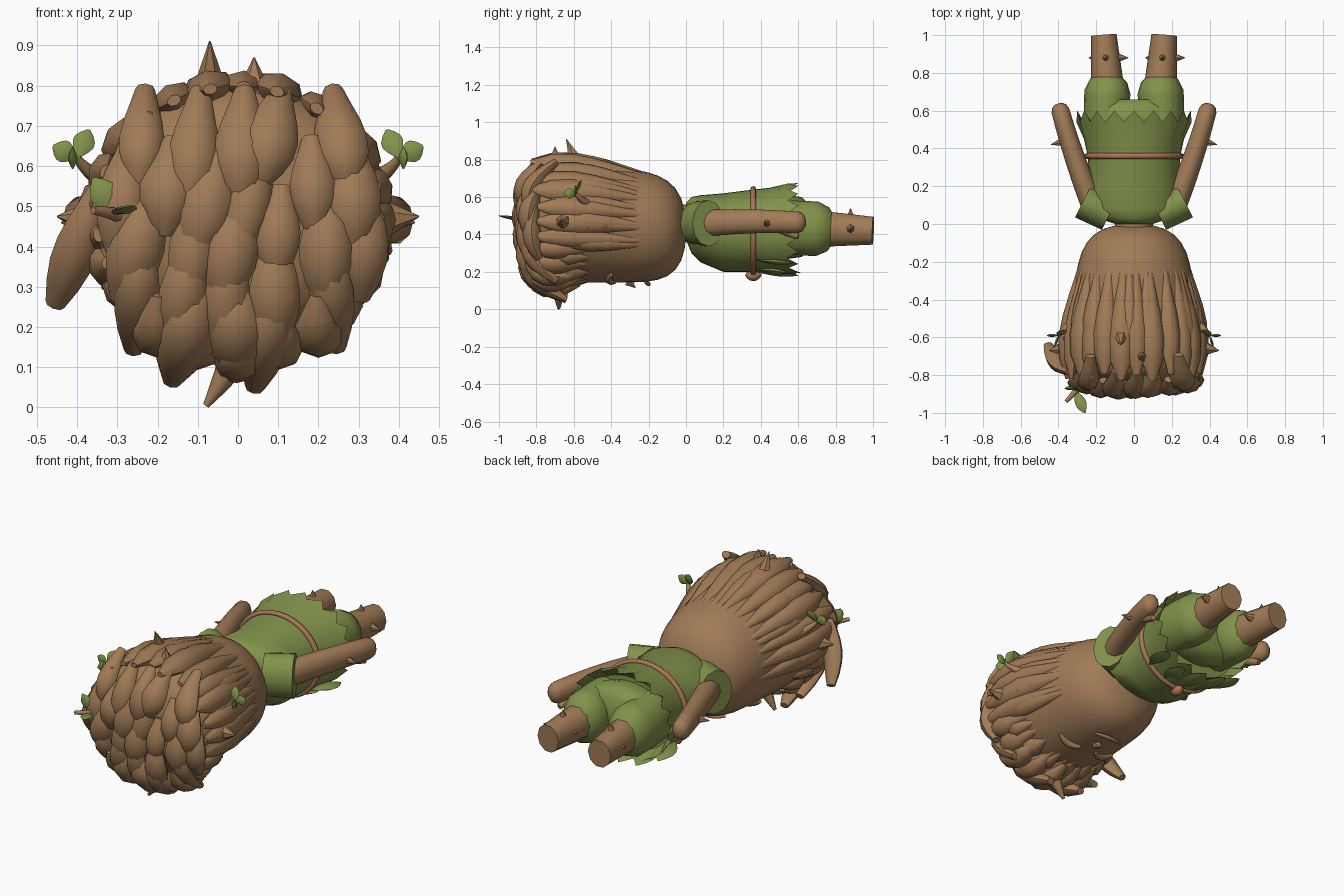
import bpy, math, random
from mathutils import Vector as V

random.seed(4)
cube = bpy.data.objects.get("Cube")
if cube:
    bpy.data.objects.remove(cube, do_unlink=True)
parts = []
UP, FORWARD = V((0, 0, 1)), V((0, -1, 0))


def material(name, red, green, blue):
    mat = bpy.data.materials.new(name)
    mat.use_nodes = True
    colour = (red, green, blue, 1)
    mat.diffuse_color = colour
    mat.node_tree.nodes["Principled BSDF"].inputs["Base Color"].default_value = colour
    return mat


BARK = material("bark_brown", 0.36, 0.2, 0.095)
GREEN = material("leaf_green", 0.225, 0.29, 0.07)
CORD = material("reddish_brown", 0.4, 0.18, 0.095)


def skin(name, rings, mat):
    """Join rings of equal point count into a closed surface."""
    count = len(rings[0])
    last = (len(rings) - 1) * count
    faces = [tuple(reversed(range(count))), tuple(range(last, last + count))]
    for start in range(0, last, count):
        for i in range(count):
            j = (i + 1) % count
            faces.append((start + i, start + j, start + count + j, start + count + i))
    mesh = bpy.data.meshes.new(name)
    mesh.from_pydata([point for ring in rings for point in ring], [], faces)
    mesh.materials.append(mat)
    ob = bpy.data.objects.new(name, mesh)
    bpy.context.collection.objects.link(ob)
    parts.append(ob)


def oval(y, half_width, half_height, middle=0.42, jag=0):
    """Ring around the y axis; jag shifts every other point into a zigzag."""
    ring, sides = [], 36
    for i in range(sides):
        angle = math.tau * i / sides
        shift = jag if i % 2 else -jag
        ring.append(V((-half_width * math.cos(angle), y + shift, middle + half_height * math.sin(angle))))
    return ring


def limb(name, start, middle, end, thick, thin, mat=BARK, ref=UP, flat=1.0, swell=0, rounded=False, sides=8):
    """Tube through three points. It tapers, or swells with its widest place set by swell."""
    start, middle, end = V(start), V(middle), V(end)
    control = 2 * middle - (start + end) / 2
    steps, rings = 6, []

    def ring(centre, along, radius):
        side = V(ref).cross(along).normalized()
        out = along.cross(side)
        angles = [math.tau * i / sides for i in range(sides)]
        rings.append([centre + radius * (side * math.cos(a) + out * flat * math.sin(a)) for a in angles])

    for k in range(steps + 1):
        f = k / steps
        centre = start.lerp(control, f).lerp(control.lerp(end, f), f)
        along = (control - start).lerp(end - control, f).normalized()
        bulge = math.sin(math.pi * f ** swell) if swell else 1 - f
        ring(centre, along, thin + (thick - thin) * bulge)
    if rounded:
        ring(end + along * thin * 0.5, along, thin * 0.8)
        ring(end + along * thin * 0.8, along, thin * 0.4)
    skin(name, rings, mat)


def thorn(name, base, tip, radius):
    base, tip = V(base), V(tip)
    limb(name, base, (base + tip) / 2, tip, radius, 0.002, ref=V((0, 1, 0.1)), sides=6)


def leaf(name, base, tip, radius, ref=UP):
    base, tip = V(base), V(tip)
    limb(name, base, (base + tip) / 2, tip, radius, 0.004, GREEN, ref, flat=0.3, swell=1.2, sides=6)


# Head core, a blunt barrel that widens toward the crown
LENGTH = 0.85


def head_size(depth):
    cap = (1 - abs(2 * depth / LENGTH - 1) ** 5) ** 0.4
    return (0.27 + 0.14 * depth) * cap, (0.28 + 0.08 * depth) * cap, 0.425 + 0.075 * depth


def on_head(depth, angle, lift):
    wide, high, middle = head_size(depth)
    return V(((wide + lift) * math.cos(angle), -depth, middle + (high + lift) * math.sin(angle)))


depths = [LENGTH / 2 * (1 + 0.998 * math.cos(math.pi * k / 18)) for k in range(19)]
skin("head", [oval(-depth, *head_size(depth)) for depth in depths], BARK)
limb("neck", (0, -0.06, 0.46), (0, 0, 0.46), (0, 0.06, 0.46), 0.1, 0.1, sides=16)

# Swept locks fanning from the neck to the crown, in two layers
for count, reach, size in ((25, 0.82, 0.06), (19, 0.7, 0.05)):
    for i in range(count):
        angle = math.tau * i / count + random.uniform(-0.04, 0.04)
        outward = V((math.cos(angle), 0, math.sin(angle)))
        begin = 0.5 if outward.z < -0.35 else 0.16
        finish = reach + random.uniform(-0.03, 0.02)
        tip = on_head(0.7, angle, 0)
        tip.y = -finish
        limb("swept_lock", on_head(begin, angle, -0.02), on_head((begin + finish) / 2, angle, 0), tip,
             size * random.uniform(0.9, 1.2), size * 0.3, ref=outward, flat=0.75, swell=2)


# Overlapping locks tumbling down the crown, row by row
def on_crown(x, z):
    spread = (x / 0.43) ** 2 + ((z - 0.47) / 0.4) ** 2
    return V((x, -0.62 - 0.235 * math.sqrt(max(0, 1 - spread ** 1.6)), z))


for row, count in enumerate((5, 6, 7, 5, 3)):
    top = 0.79 - 0.12 * row
    for i in range(count):
        x = 0.11 * (i - (count - 1) / 2) + random.uniform(-0.02, 0.02)
        low_x = x * 1.1 + random.uniform(-0.08, 0.02)
        low = top - random.uniform(0.22, 0.3)
        middle = on_crown((x + low_x) / 2, (top + low) / 2) + FORWARD * 0.02
        limb("crown_lock", on_crown(x, top), middle, on_crown(low_x, low) + FORWARD * 0.02,
             random.uniform(0.055, 0.075), 0.025, ref=FORWARD, flat=0.75, swell=1.2)

# Fringe tips curling under the brow
for i in range(-2, 3):
    x, z = 0.1 * i, 0.12 + 0.03 * abs(i)
    limb("fringe_lock", (x, -0.85, z + 0.1), (x, -0.75, z), (x, -0.57, z + 0.02),
         0.065, 0.02, ref=-UP, flat=0.85, swell=1)

# Head thorns
thorn("top_thorn", (-0.07, -0.58, 0.77), (-0.07, -0.64, 0.91), 0.05)
thorn("top_thorn", (0.04, -0.7, 0.77), (0.04, -0.7, 0.87), 0.05)
limb("brow_thorn", (-0.02, -0.68, 0.1), (-0.05, -0.68, 0.05), (-0.08, -0.68, 0.004), 0.035, 0.008, ref=FORWARD)

# Face under the fringe
limb("mouth", (-0.09, -0.22, 0.145), (0, -0.2, 0.135), (0.09, -0.22, 0.145), 0.012, 0.006, CORD, swell=1)
thorn("nose", (0, -0.31, 0.15), (0, -0.27, 0.115), 0.03)

# Twig growing from the crown
limb("crown_twig", (-0.2, -0.74, 0.42), (-0.28, -0.85, 0.47), (-0.36, -0.94, 0.49), 0.03, 0.01)
leaf("crown_leaf", (-0.3, -0.87, 0.48), (-0.36, -0.87, 0.57), 0.035, FORWARD)
leaf("crown_leaf", (-0.31, -0.88, 0.48), (-0.26, -1, 0.5), 0.03)

# Tunic with a flared zigzag hem that turns inward
skin("tunic", [oval(0, 0.1, 0.1, 0.47), oval(0.03, 0.19, 0.15, 0.45), oval(0.08, 0.27, 0.18, 0.43),
               oval(0.2, 0.235, 0.21, 0.41), oval(0.36, 0.245, 0.22), oval(0.45, 0.265, 0.23),
               oval(0.57, 0.305, 0.245, 0.43, jag=0.03), oval(0.5, 0.26, 0.2)], GREEN)
skin("trouser_seat", [oval(0.45, 0.2, 0.14, 0.44), oval(0.55, 0.25, 0.17, 0.44),
                      oval(0.62, 0.25, 0.16, 0.44), oval(0.66, 0.2, 0.12, 0.44)], GREEN)

# Belt with its knot and hanging leaves
bpy.ops.mesh.primitive_torus_add(major_radius=1, minor_radius=0.06, major_segments=36, minor_segments=8,
                                 location=(0, 0.36, 0.42), rotation=(math.pi / 2, 0, 0))
belt = bpy.context.object
belt.name = "belt"
belt.scale = (0.25, 0.225, 0.25)
belt.data.materials.append(CORD)
parts.append(belt)
limb("belt_knot", (0, 0.32, 0.19), (0, 0.36, 0.18), (0, 0.4, 0.19), 0.03, 0.01, CORD, swell=1)
for i in range(-2, 3):
    x = 0.1 * i
    z = 0.2 + 1.6 * x * x
    leaf("belt_leaf", (x, 0.37, z), (x * 1.2, random.uniform(0.55, 0.62), z - 0.02), 0.05)

# Parts in mirrored pairs
for side, s in (("left", 1), ("right", -1)):
    # Legs
    limb(side + "_trouser_leg", (s * 0.14, 0.5, 0.44), (s * 0.145, 0.6, 0.435), (s * 0.14, 0.7, 0.43),
         0.12, 0.122, GREEN, flat=1.2, rounded=True, sides=16)
    limb(side + "_foot", (s * 0.14, 0.72, 0.43), (s * 0.15, 0.86, 0.425), (s * 0.16, 1, 0.42),
         0.088, 0.068, flat=1.15, sides=10)
    ankle = V((s * 0.15, 0.88, 0.43))
    for away in (V((0.12, 0, 0)), V((-0.09, 0, 0)), UP * 0.11):
        thorn(side + "_foot_thorn", ankle + away / 2, ankle + away, 0.028)

    # Arms
    limb(side + "_sleeve", (s * 0.13, 0.05, 0.46), (s * 0.2, 0.085, 0.46), (s * 0.27, 0.12, 0.46),
         0.09, 0.095, GREEN, flat=1.3, sides=12)
    limb(side + "_arm", (s * 0.22, 0.1, 0.46), (s * 0.31, 0.34, 0.47), (s * 0.39, 0.6, 0.465),
         0.06, 0.048, flat=1.25, rounded=True, sides=10)
    thorn(side + "_arm_thorn", (s * 0.36, 0.44, 0.46), (s * 0.44, 0.42, 0.46), 0.03)
    limb(side + "_thumb", (s * 0.36, 0.5, 0.44), (s * 0.36, 0.55, 0.41), (s * 0.37, 0.6, 0.39), 0.03, 0.015)

    # Head details
    thorn(side + "_head_thorn", (s * 0.38, -0.66, 0.47), (s * 0.45, -0.67, 0.475), 0.04)
    limb(side + "_brow", (s * 0.05, -0.38, 0.145), (s * 0.11, -0.41, 0.155), (s * 0.18, -0.4, 0.185),
         0.02, 0.01, swell=1)
    tip = V((s * 0.4, -0.59, 0.62))
    limb(side + "_twig", (s * 0.3, -0.5, 0.55), (s * 0.36, -0.55, 0.58), tip, 0.03, 0.01)
    for away in ((0.06, 0, 0.03), (-0.03, 0.03, 0.07), (0.02, -0.06, 0)):
        leaf(side + "_twig_leaf", tip, tip + V((s * away[0], away[1], away[2])), 0.028, FORWARD)

# Smooth shading with kept edges
bpy.ops.object.select_all(action='DESELECT')
for ob in parts:
    ob.select_set(True)
bpy.context.view_layer.objects.active = belt
bpy.ops.object.shade_smooth_by_angle(angle=math.radians(50))
